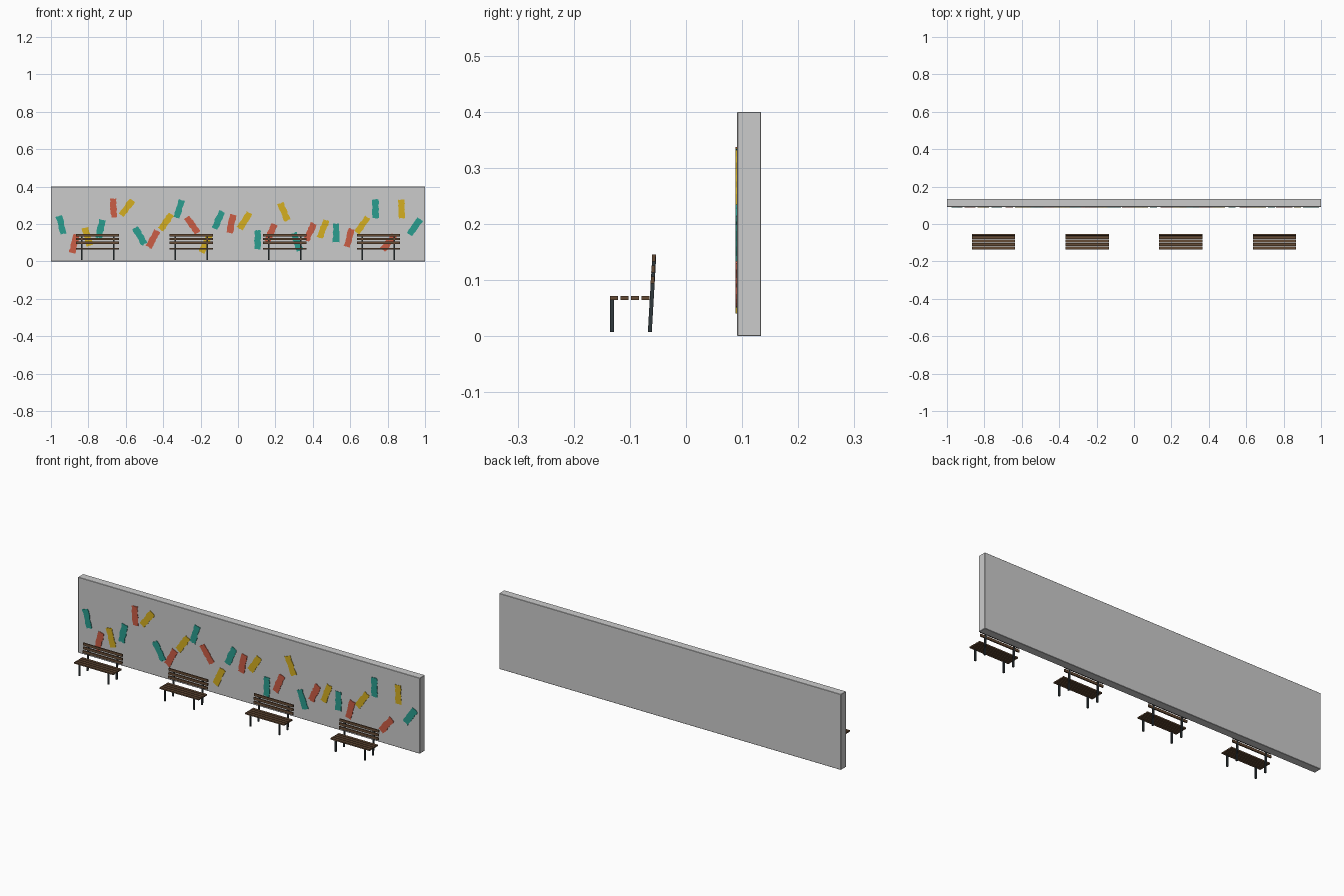
import bpy, bmesh, math, random
from mathutils import Matrix

if "Cube" in bpy.data.objects:
    bpy.data.objects.remove(bpy.data.objects["Cube"])

random.seed(4)


def material(name, rgb):
    m = bpy.data.materials.new(name)
    m.diffuse_color = (*rgb, 1)
    m.use_nodes = True
    m.node_tree.nodes["Principled BSDF"].inputs["Base Color"].default_value = m.diffuse_color
    return m


wood = material("wood", (0.13, 0.07, 0.035))
iron = material("dark_metal", (0.03, 0.04, 0.045))
paints = [material("teal_paint", (0.023, 0.337, 0.275)),
          material("red_paint", (0.60, 0.11, 0.06)),
          material("yellow_paint", (0.66, 0.43, 0.015))]


def add_mesh(name, bm, mat=None):
    bmesh.ops.recalc_face_normals(bm, faces=bm.faces)
    me = bpy.data.meshes.new(name)
    bm.to_mesh(me)
    bm.free()
    ob = bpy.data.objects.new(name, me)
    bpy.context.collection.objects.link(ob)
    if mat:
        me.materials.append(mat)
    return ob


def box(name, center, size, mat=None, tilt=0.0, bevel=0.0):
    bm = bmesh.new()
    bmesh.ops.create_cube(bm, size=1, matrix=Matrix.Diagonal((*size, 1)))
    ob = add_mesh(name, bm, mat)
    ob.location = center
    ob.rotation_euler.x = tilt
    if bevel:
        b = ob.modifiers.new("bevel", "BEVEL")
        b.width, b.segments = bevel, 1
    return ob


# Wall
box("wall", (0, 0.1125, 0.2), (2, 0.043, 0.4), bevel=0.0015)


# Ragged paint patch: a jittered outline given a little thickness
def patch(name, x, z, lean, mat, w=0.034, h=0.1, steps=9):
    jit = lambda: random.uniform(-0.0025, 0.0025)
    right = [(w / 2 + jit(), -h / 2 + h * i / steps) for i in range(steps + 1)]
    top = [(w / 2 - w * i / 4, h / 2 + jit()) for i in range(1, 4)]
    left = [(-w / 2 + jit(), h / 2 - h * i / steps) for i in range(steps + 1)]
    base = [(-w / 2 + w * i / 4, -h / 2 + jit()) for i in range(1, 4)]
    bm = bmesh.new()
    face = bm.faces.new([bm.verts.new((px, 0, pz)) for px, pz in right + top + left + base])
    out = bmesh.ops.extrude_face_region(bm, geom=[face])
    for v in out["geom"]:
        if isinstance(v, bmesh.types.BMVert):
            v.co.y += 0.003
    ob = add_mesh(name, bm, mat)
    ob.location = (x, 0.0885, z)
    ob.rotation_euler.y = math.radians(lean)


# Height and lean (degrees to the right) of each patch, evenly spaced along the wall
patches = [(.195, -15), (.094, 13), (.131, -15), (.174, 12), (.286, -4), (.286, 37),
           (.136, -30), (.12, 28), (.211, 35), (.281, 17), (.195, -35), (.094, 25),
           (.222, 25), (.2, 12), (.217, 33), (.115, 0), (.152, 22), (.265, -22),
           (.104, -20), (.157, 25), (.174, 20), (.152, 0), (.126, 15), (.195, 35),
           (.281, 0), (.1, 38), (.281, -2), (.184, 35)]
for i, (z, lean) in enumerate(patches):
    patch(f"paint_patch_{i + 1}", -0.945 + 0.07 * i, z, lean, paints[i % 3])

# Benches
back_tilt = -math.atan2(0.008, 0.137)
for b, x in enumerate((-0.75, -0.25, 0.25, 0.75), 1):
    for i in range(4):
        box(f"bench_{b}_seat_slat_{i + 1}", (x, -0.128 + 0.0185 * i, 0.0685),
            (0.23, 0.0145, 0.007), wood)
    for i in range(3):
        box(f"bench_{b}_back_slat_{i + 1}", (x, -0.0595 + 0.0011 * i, 0.1 + 0.0197 * i),
            (0.23, 0.0065, 0.0125), wood, back_tilt)
    for side, name in ((-1, "left"), (1, "right")):
        lx = x + 0.085 * side
        box(f"bench_{b}_{name}_front_leg", (lx, -0.132, 0.0365), (0.008, 0.007, 0.058), iron)
        box(f"bench_{b}_{name}_back_leg", (lx, -0.0605, 0.0755), (0.008, 0.007, 0.136),
            iron, back_tilt)
